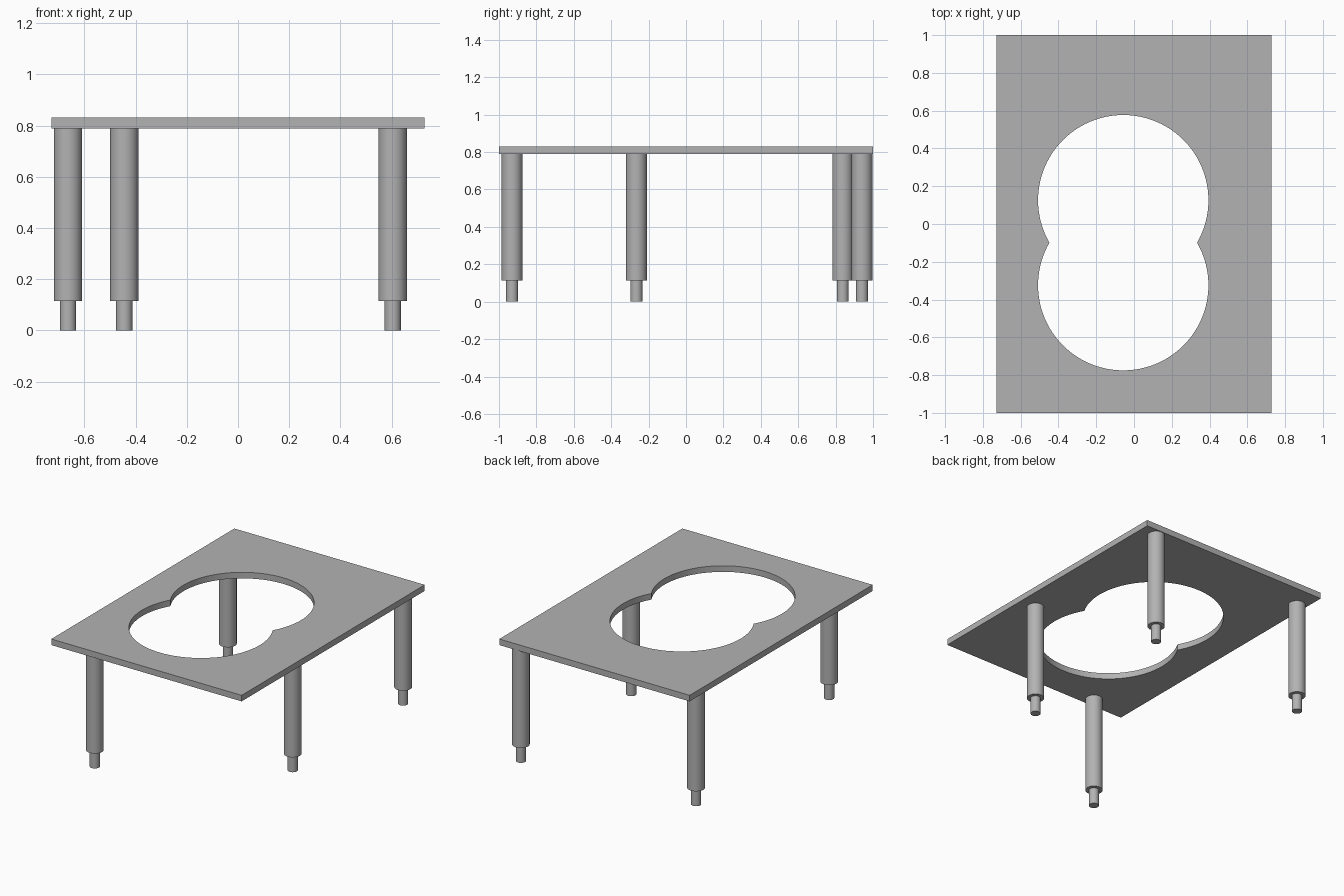
import bpy, bmesh, math
from mathutils import Vector

if "Cube" in bpy.data.objects:
    bpy.data.objects.remove(bpy.data.objects["Cube"])

grey = bpy.data.materials.new("grey")
grey.use_nodes = True
colour = (0.45, 0.45, 0.45, 1)
grey.diffuse_color = colour
grey.node_tree.nodes["Principled BSDF"].inputs["Base Color"].default_value = colour

HALF_X, HALF_Y = 0.728, 1.0
TOP, UNDERSIDE, STEP = 0.831, 0.789, 0.114


def finish(name, bm):
    bmesh.ops.recalc_face_normals(bm, faces=bm.faces)
    mesh = bpy.data.meshes.new(name)
    bm.to_mesh(mesh)
    bm.free()
    mesh.materials.append(grey)
    obj = bpy.data.objects.new(name, mesh)
    bpy.context.collection.objects.link(obj)
    bpy.ops.object.select_all(action="DESELECT")
    obj.select_set(True)
    bpy.context.view_layer.objects.active = obj
    bpy.ops.object.shade_smooth_by_angle(angle=math.radians(30))
    return obj


def loop(bm, points):
    verts = [bm.verts.new((x, y, UNDERSIDE)) for x, y in points]
    return [bm.edges.new((v, verts[i - 1])) for i, v in enumerate(verts)]


# Tabletop: rectangle with a hole made of two overlapping circles
cx, cy, offset, radius, steps = -0.057, -0.099, 0.225, 0.451, 64
start = -math.asin(offset / radius)
sweep = math.pi - 2 * start
hole = []
for side in (1, -1):
    for i in range(steps):
        a = start + sweep * i / steps
        hole.append((cx + side * radius * math.cos(a),
                     cy + side * (offset + radius * math.sin(a))))
corners = [(-HALF_X, -HALF_Y), (HALF_X, -HALF_Y), (HALF_X, HALF_Y), (-HALF_X, HALF_Y)]

bm = bmesh.new()
edges = loop(bm, corners) + loop(bm, hole)
bmesh.ops.triangle_fill(bm, edges=edges, use_beauty=True, normal=(0, 0, 1))
result = bmesh.ops.extrude_face_region(bm, geom=bm.faces[:], use_keep_orig=True)
raised = [g for g in result["geom"] if isinstance(g, bmesh.types.BMVert)]
bmesh.ops.translate(bm, verts=raised, vec=Vector((0, 0, TOP - UNDERSIDE)))
finish("tabletop", bm)


# Stepped round legs: a profile spun about its axis
def leg(name, x, y, foot=0.032, shaft=0.0555):
    bm = bmesh.new()
    profile = [(0, 0), (foot, 0), (foot, STEP), (shaft, STEP), (shaft, UNDERSIDE), (0, UNDERSIDE)]
    verts = [bm.verts.new((r, 0, z)) for r, z in profile]
    lines = [bm.edges.new(pair) for pair in zip(verts, verts[1:])]
    bmesh.ops.spin(bm, geom=verts + lines, cent=(0, 0, 0), axis=(0, 0, 1),
                   angle=math.tau, steps=48, use_merge=True)
    bmesh.ops.remove_doubles(bm, verts=bm.verts, dist=0.0005)
    finish(name, bm).location = (x, y, 0)


leg("front_right_leg", -0.444, -0.93)
leg("front_left_leg", 0.604, -0.265)
leg("back_left_leg", 0.604, 0.941)
leg("back_right_leg", -0.664, 0.838)
